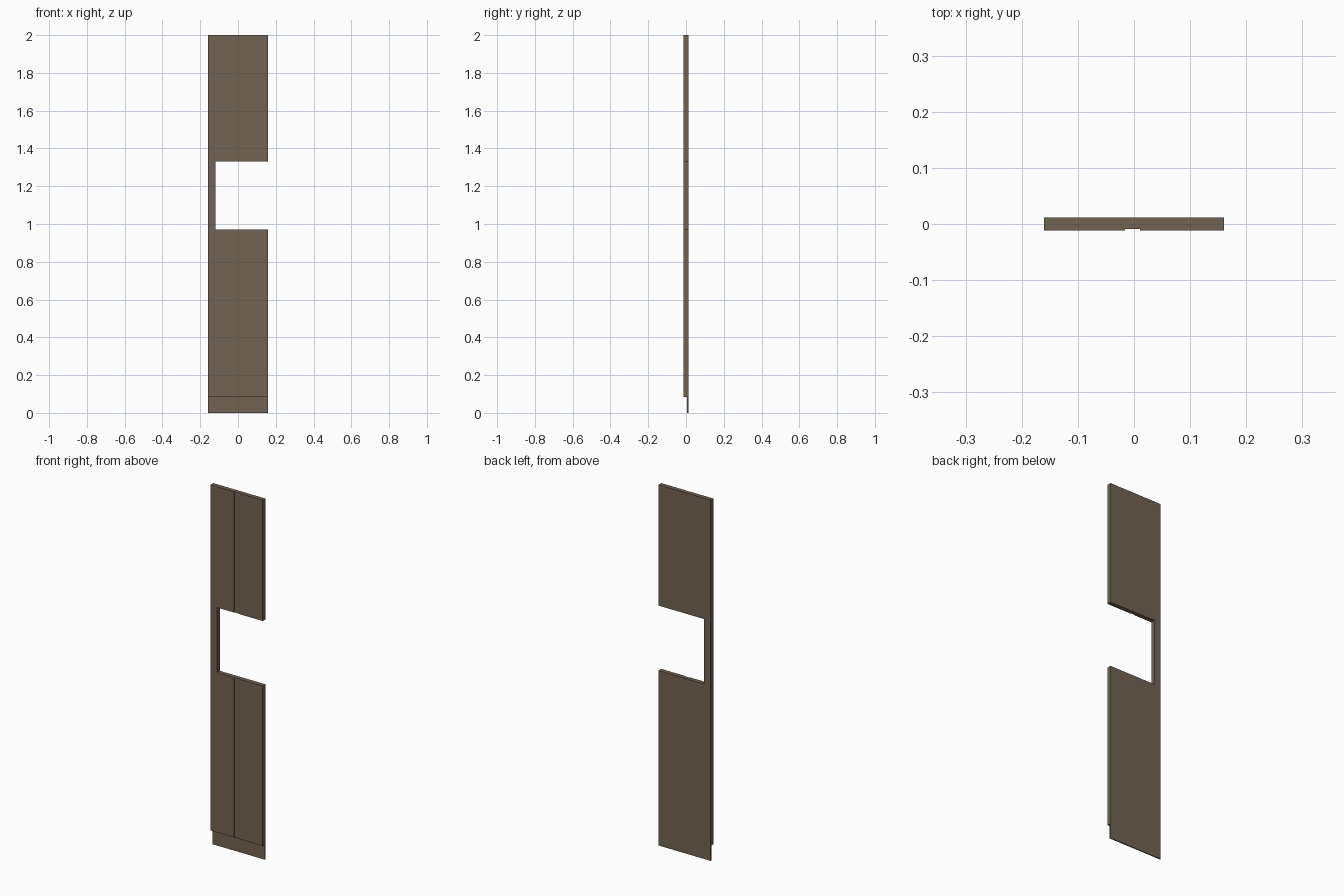
import bpy, bmesh

if "Cube" in bpy.data.objects:
    bpy.data.objects.remove(bpy.data.objects["Cube"])

mat = bpy.data.materials.new("brown_paint")
mat.diffuse_color = (0.17, 0.125, 0.085, 1)
mat.use_nodes = True
mat.node_tree.nodes["Principled BSDF"].inputs["Base Color"].default_value = mat.diffuse_color

W, T = 0.16, 0.012            # half width, half thickness
G0, G1, GD = -0.016, 0.011, 0.003   # groove left, right, depth


def extrude(name, profile, z0, z1):
    """Extrude an xy outline from z0 to z1."""
    bm = bmesh.new()
    face = bm.faces.new([bm.verts.new((x, y, z0)) for x, y in profile])
    new = bmesh.ops.extrude_face_region(bm, geom=[face])["geom"]
    bmesh.ops.translate(bm, vec=(0, 0, z1 - z0),
                        verts=[v for v in new if isinstance(v, bmesh.types.BMVert)])
    bmesh.ops.recalc_face_normals(bm, faces=bm.faces)
    me = bpy.data.meshes.new(name)
    bm.to_mesh(me)
    bm.free()
    me.materials.append(mat)
    ob = bpy.data.objects.new(name, me)
    bpy.context.collection.objects.link(ob)
    return ob


# Board outline with a shallow groove in the front face
grooved = [(-W, -T), (G0, -T), (G0, -T + GD), (G1, -T + GD), (G1, -T),
           (W, -T), (W, T), (-W, T)]
panel = extrude("panel", grooved, 0.083, 2.0)

# Rectangular opening cut in from the right edge
cutter = extrude("opening_cutter", [(-0.12, -0.1), (0.3, -0.1), (0.3, 0.1), (-0.12, 0.1)], 0.97, 1.33)
mod = panel.modifiers.new("opening", "BOOLEAN")
mod.operation = 'DIFFERENCE'
mod.solver = 'EXACT'
mod.object = cutter
bpy.context.view_layer.objects.active = panel
panel.select_set(True)
bpy.ops.object.modifier_apply(modifier="opening")
bpy.data.objects.remove(cutter)

# Thin lap strip below, flush with the back
extrude("bottom_lap", [(-W, 0.006), (W, 0.006), (W, T), (-W, T)], 0.0, 0.083)
